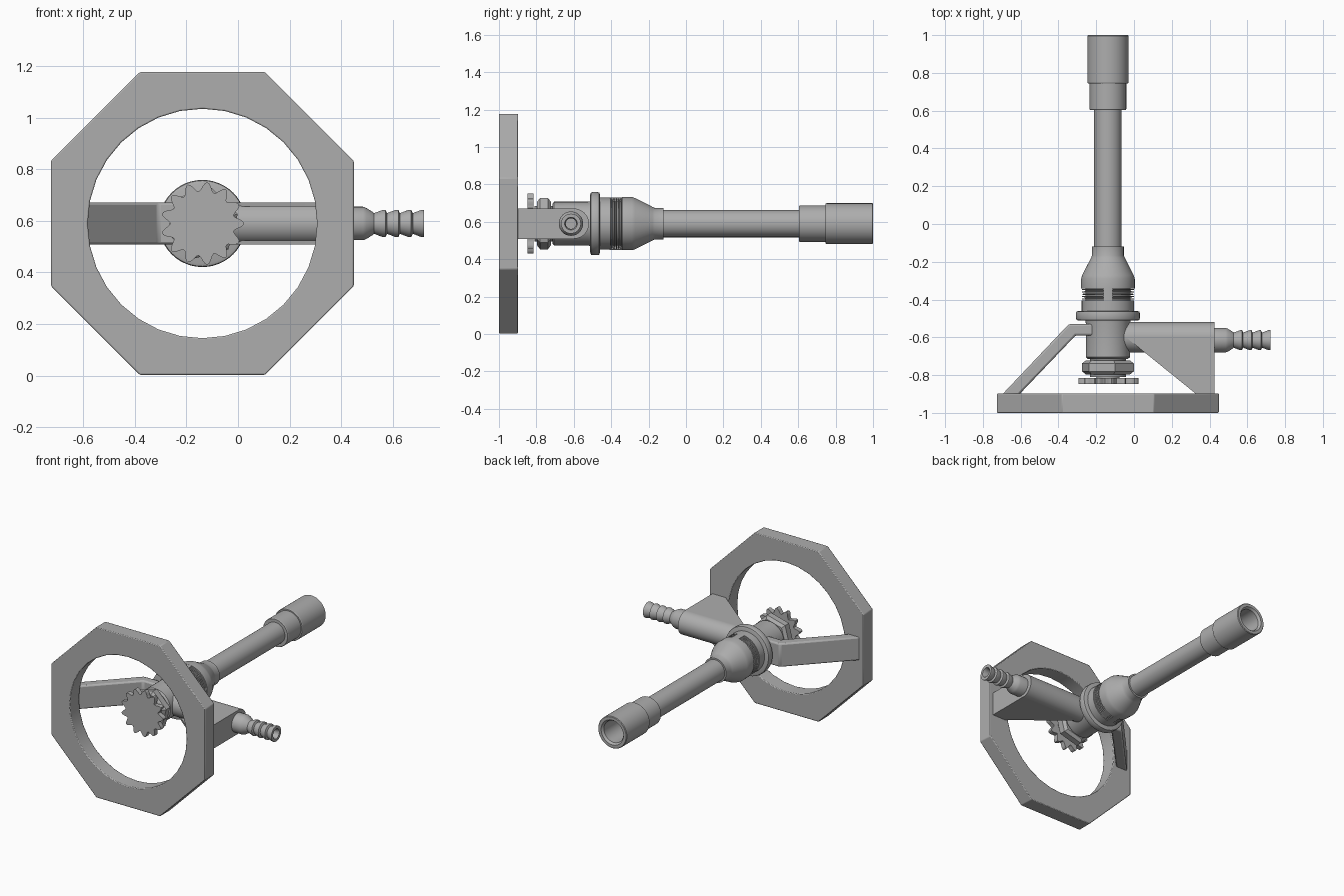
import bpy, bmesh, math
from mathutils import Vector

if "Cube" in bpy.data.objects:
    bpy.data.objects.remove(bpy.data.objects["Cube"])

CX, CZ = -0.138, 0.59   # main burner axis, running along y
GY = -0.60              # gas inlet axis, running along x

# dark grey metal
metal = bpy.data.materials.new("dark_grey_metal")
metal.diffuse_color = (0.42, 0.42, 0.42, 1)
metal.use_nodes = True
metal.node_tree.nodes["Principled BSDF"].inputs["Base Color"].default_value = metal.diffuse_color


def along_y(u, v, t):
    return Vector((CX + u, t, CZ + v))


def along_x(u, v, t):
    return Vector((t, GY + u, CZ + v))


def along_barb(u, v, t):
    return Vector((t, GY - 0.015 + u, CZ + v))


def along_z(u, v, t):
    return Vector((u, v, CZ + t))


def finish(bm, name, bevel=0):
    bmesh.ops.recalc_face_normals(bm, faces=bm.faces)
    me = bpy.data.meshes.new(name)
    bm.to_mesh(me)
    bm.free()
    me.materials.append(metal)
    ob = bpy.data.objects.new(name, me)
    bpy.context.collection.objects.link(ob)
    if bevel:
        m = ob.modifiers.new("bevel", 'BEVEL')
        m.width, m.segments, m.limit_method = bevel, 2, 'ANGLE'
    return ob


def lathe(name, prof, place=along_y, n=48, closed=False, phase=0):
    """Revolve (radius, position) points; closed profiles make hollow parts."""
    bm = bmesh.new()
    rings = [[bm.verts.new(place(r * math.cos(phase + 2 * math.pi * i / n),
                                 r * math.sin(phase + 2 * math.pi * i / n), t))
              for i in range(n)] for r, t in prof]
    pairs = list(zip(rings, rings[1:])) + ([(rings[-1], rings[0])] if closed else [])
    for a, b in pairs:
        for i in range(n):
            j = (i + 1) % n
            bm.faces.new((a[i], a[j], b[j], b[i]))
    if not closed:
        bm.faces.new(rings[0])
        bm.faces.new(rings[-1])
    return finish(bm, name)


def prism(name, outline, t0, t1, place, bevel=0):
    bm = bmesh.new()
    a = [bm.verts.new(place(u, v, t0)) for u, v in outline]
    b = [bm.verts.new(place(u, v, t1)) for u, v in outline]
    bm.faces.new(a)
    bm.faces.new(b)
    for i in range(len(a)):
        j = (i + 1) % len(a)
        bm.faces.new((a[i], a[j], b[j], b[i]))
    return finish(bm, name, bevel)


# octagonal base ring with round hole
bm = bmesh.new()
sections = []
for i in range(32):
    a = math.radians(i * 11.25)
    off = math.radians((i * 11.25 + 22.5) % 45 - 22.5)
    ro = 0.587 / math.cos(off)
    sections.append([bm.verts.new(along_y(r * math.cos(a), r * math.sin(a), t))
                     for r, t in ((ro, -1), (ro, -0.897), (0.445, -0.897), (0.445, -1))])
for i in range(32):
    s, e = sections[i], sections[(i + 1) % 32]
    for k in range(4):
        bm.faces.new((s[k], s[(k + 1) % 4], e[(k + 1) % 4], e[k]))
finish(bm, "base_ring", 0.005)

# left leg: bent flat strut
prism("left_leg", [(-0.70, -0.905), (-0.345, -0.53), (-0.20, -0.53),
                   (-0.20, -0.59), (-0.309, -0.59), (-0.61, -0.905)],
      -0.081, 0.081, along_z, 0.01)

# right leg: inlet pipe housing with two gusset plates and an end plate
lathe("inlet_pipe", [(0.081, -0.10), (0.081, 0.425)], along_x, 40)
for side in (-1, 1):
    prism("gusset_plate", [(-0.04, GY), (0.427, GY), (0.427, -0.905), (0.335, -0.905),
                           (-0.03, GY - 0.01)],
          side * 0.066, side * 0.081, along_z)
prism("gusset_end", [(0.335, -0.905), (0.405, -0.847), (0.405, GY), (0.427, GY), (0.427, -0.905)],
      -0.081, 0.081, along_z)

# hose barb with bore
barb = [(0.065, 0.40), (0.065, 0.485), (0.06, 0.498), (0.045, 0.522)]
for i in range(4):
    x = 0.522 + i * 0.05
    barb += [(0.040, x + 0.006), (0.053, x + 0.040), (0.053, x + 0.050)]
barb += [(0.034, 0.722), (0.028, 0.70), (0.028, 0.40)]
lathe("hose_barb", barb, along_barb, 32, closed=True)

# valve body, lock nut and stem
lathe("valve_body", [(0.105, -0.715), (0.117, -0.705), (0.117, -0.525), (0.122, -0.50)])
lathe("lock_nut", [(0.12, -0.797), (0.142, -0.78), (0.142, -0.738), (0.12, -0.722)],
      n=6, phase=math.radians(15))
lathe("nut_washer", [(0.095, -0.81), (0.095, -0.70)])
lathe("valve_stem", [(0.06, -0.83), (0.06, -0.79)], n=32)

# toothed adjusting knob
teeth = 13
outline = []
for i in range(teeth * 10):
    a = 2 * math.pi * i / (teeth * 10)
    r = 0.143 + 0.018 * math.cos(teeth * a)
    outline.append((r * math.cos(a), r * math.sin(a)))
prism("knob", outline, -0.847, -0.815, along_y)

# flange and lower collar
lathe("flange", [(0.155, -0.512), (0.166, -0.508), (0.169, -0.498), (0.169, -0.474),
                 (0.166, -0.464), (0.155, -0.46)])
lathe("lower_collar", [(0.139, -0.465), (0.139, -0.405)])

# threaded core seen through the air window, with posts above and below
threads = [(0.12, -0.41)]
for i in range(5):
    y = -0.401 + i * 0.0125
    threads += [(0.12, y), (0.138, y + 0.002), (0.138, y + 0.006), (0.12, y + 0.008)]
threads += [(0.12, -0.335)]
lathe("threaded_core", threads)
for side in (-1, 1):
    arc = [math.radians(90 * side + d) for d in (-10, -5, 0, 5, 10)]
    post = [(0.141 * math.cos(a), 0.141 * math.sin(a)) for a in arc]
    post += [(0.11 * math.cos(a), 0.11 * math.sin(a)) for a in reversed(arc)]
    prism("air_window_post", post, -0.41, -0.335, along_y)

# conical upper collar
lathe("upper_collar", [(0.142, -0.341), (0.142, -0.29), (0.137, -0.272), (0.09, -0.18),
                       (0.084, -0.167), (0.084, -0.12)])

# hollow burner tube and stepped flame tip
lathe("burner_tube", [(0.073, -0.15), (0.073, 0.62), (0.058, 0.62), (0.058, -0.15)], closed=True)
lathe("flame_tip", [(0.094, 0.603), (0.097, 0.608), (0.097, 0.745), (0.106, 0.745),
                    (0.109, 0.75), (0.109, 0.996), (0.105, 1.0), (0.085, 1.0),
                    (0.074, 0.985), (0.074, 0.75), (0.06, 0.75), (0.06, 0.603)], closed=True)

# smooth shading with sharp edges kept
bpy.ops.object.select_all(action='SELECT')
bpy.context.view_layer.objects.active = bpy.context.selected_objects[0]
bpy.ops.object.shade_smooth_by_angle(angle=math.radians(30))
